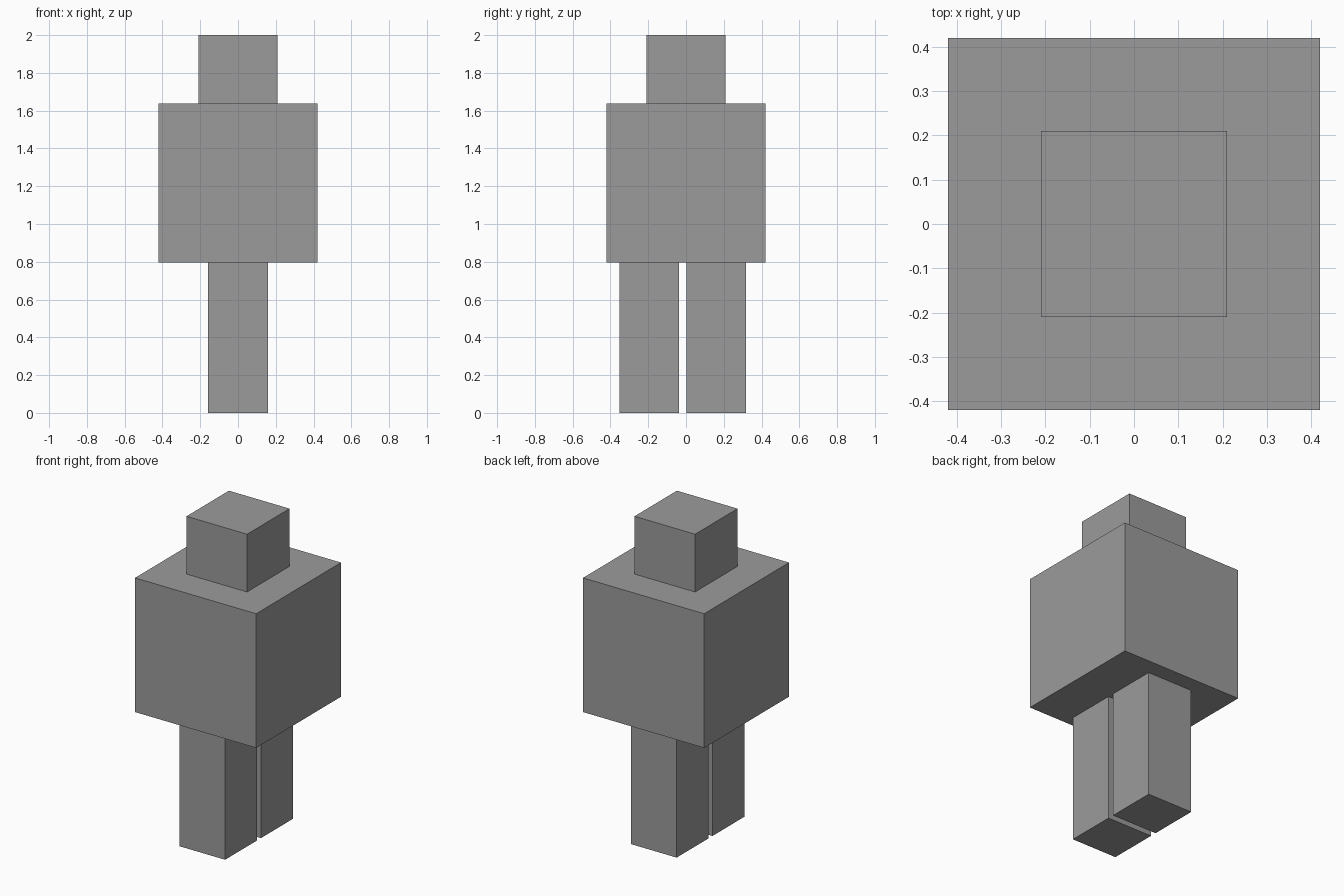
import bpy

default = bpy.data.objects.get("Cube")
if default:
    bpy.data.objects.remove(default, do_unlink=True)

# One plain grey for the whole figure
GREY = (0.33, 0.33, 0.33, 1)
grey = bpy.data.materials.new("plain grey")
grey.use_nodes = True
grey.diffuse_color = GREY
grey.node_tree.nodes["Principled BSDF"].inputs["Base Color"].default_value = GREY


def box(name, width, y, bottom, top):
    """Square-section block standing from bottom to top."""
    bpy.ops.mesh.primitive_cube_add(size=1, location=(0, y, (bottom + top) / 2))
    obj = bpy.context.object
    obj.name = name
    obj.scale = (width, width, top - bottom)
    bpy.ops.object.transform_apply(location=False, rotation=False, scale=True)
    obj.data.materials.append(grey)
    return obj


# Torso, with the head sunk slightly into its top
box("torso", 0.84, 0, 0.797, 1.638)
box("head", 0.42, 0, 1.58, 2)

# Legs side by side along y, reaching a little into the torso
for name, y in (("front_leg", -0.195), ("back_leg", 0.16)):
    box(name, 0.315, y, 0, 0.84)
